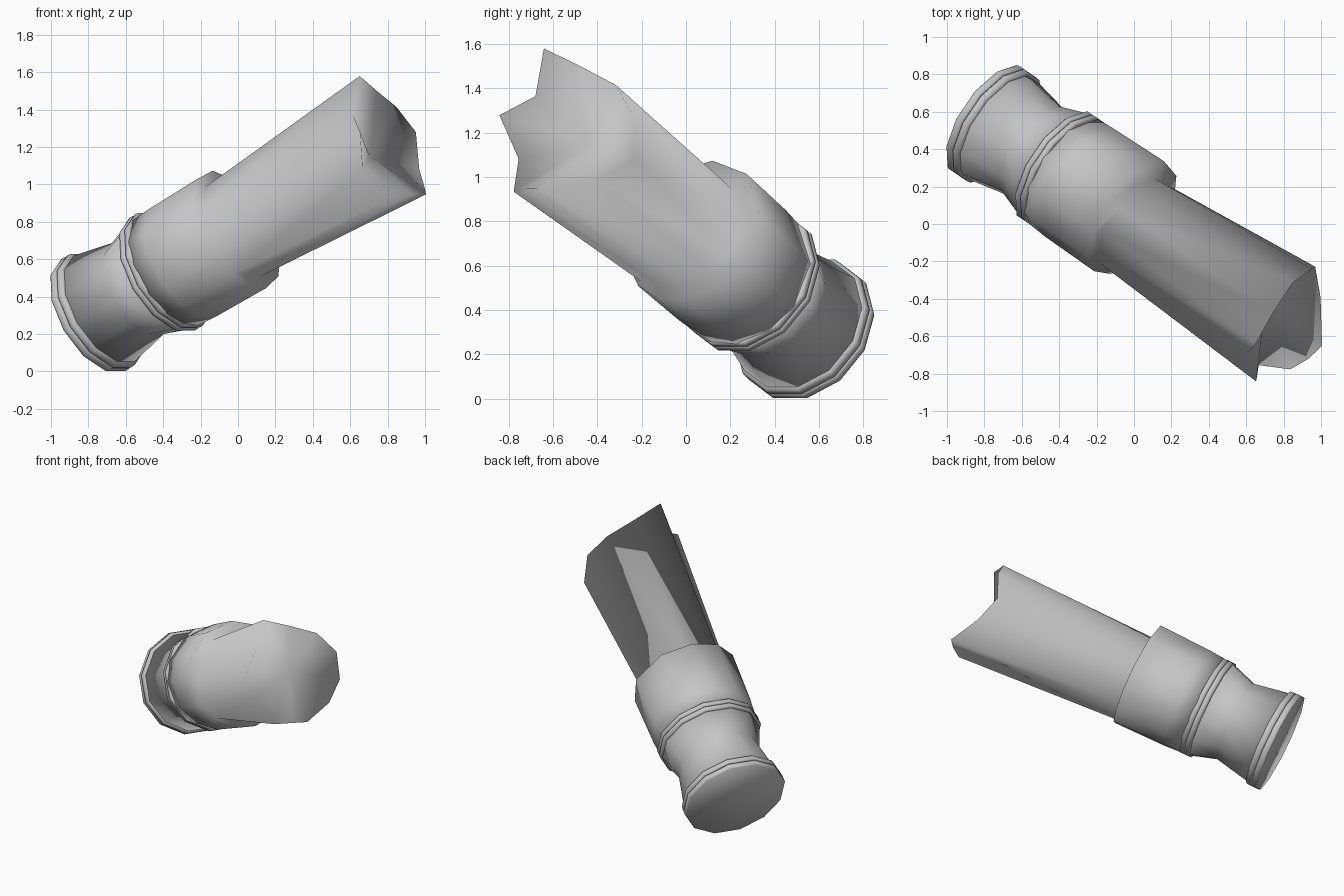
import bpy, bmesh, math
from mathutils import Vector, Matrix

cube = bpy.data.objects.get("Cube")
if cube:
    bpy.data.objects.remove(cube, do_unlink=True)

stone = bpy.data.materials.new("plain_grey")
stone.use_nodes = True
GREY = (0.56, 0.56, 0.56, 1)
stone.diffuse_color = GREY
stone.node_tree.nodes["Principled BSDF"].inputs["Base Color"].default_value = GREY

# Tilted frame: the post runs along 'axis' from the foot centre
foot = Vector((-0.78, 0.555, 0.298))
axis = Vector((0.74, -0.50, 0.44)).normalized()
side = Vector((0, 0, 1)).cross(axis).normalized()
up = axis.cross(side)
frame = Matrix((side, up, axis)).transposed()
SIDES = 12


def place(u, v, t):
    return foot + frame @ Vector((u, v, t))


def loft(name, rings, start, end):
    """Skin a list of (u, v, t) rings; close both ends with a centre point."""
    bm = bmesh.new()
    loops = [[bm.verts.new(place(*p)) for p in ring] for ring in rings]
    n = len(loops[0])
    for a, b in zip(loops, loops[1:]):
        for i in range(n):
            j = (i + 1) % n
            bm.faces.new((a[i], a[j], b[j], b[i]))
    for loop, tip in ((loops[0], start), (loops[-1], end)):
        c = bm.verts.new(place(*tip))
        for i in range(n):
            bm.faces.new((loop[i], loop[(i + 1) % n], c))
    bmesh.ops.recalc_face_normals(bm, faces=bm.faces[:])
    mesh = bpy.data.meshes.new(name)
    bm.to_mesh(mesh)
    bm.free()
    mesh.materials.append(stone)
    obj = bpy.data.objects.new(name, mesh)
    bpy.context.collection.objects.link(obj)
    bpy.ops.object.select_all(action='DESELECT')
    obj.select_set(True)
    bpy.context.view_layer.objects.active = obj
    bpy.ops.object.shade_smooth_by_angle(angle=math.radians(150))


def turned(name, profile):
    """Round part from (distance along axis, radius) pairs."""
    angles = [math.tau * (i + .5) / SIDES for i in range(SIDES)]
    rings = [[(r * math.cos(a), r * math.sin(a), t) for a in angles] for t, r in profile]
    loft(name, rings, (0, 0, profile[0][0]), (0, 0, profile[-1][0]))


# Foot with two raised bands
turned("foot_band", [(0, .34), (.01, .345), (.035, .345), (.043, .335)])
turned("foot_upper_band", [(.043, .335), (.05, .345), (.078, .342), (.088, .325)])
# Waisted neck
turned("neck", [(.08, .328), (.33, .28), (.5, .335)])
# Double bead under the collar
turned("lower_bead", [(.495, .335), (.503, .348), (.525, .348), (.533, .34)])
turned("upper_bead", [(.533, .34), (.54, .348), (.562, .348), (.57, .338)])

# Fluted shaft flaring to a broken, hollow end: (u, v, distance along axis)
root = [(-.15, .25), (0, .22), (.15, .21), (.24, .05), (.25, -.12), (.17, -.22),
        (.04, -.28), (-.08, -.28), (-.2, -.26), (-.28, -.14), (-.3, .02), (-.24, .13)]
rim = [(-.19, .33, 2.23), (0, .265, 2.18), (.19, .19, 2.14), (.31, .05, 2.12),
       (.33, -.13, 2.04), (.21, -.27, 2.1), (0, -.37, 2.22), (-.1, -.36, 2.2),
       (-.2, -.35, 2.15), (-.275, -.15, 2.08), (-.355, .01, 2.2), (-.24, .14, 2.13)]


def collar_ring(r, t):
    """Circle whose corners line up with those of the shaft root."""
    return [(*(Vector(p).normalized() * r), t) for p in root]


# Thick collar running over its lip into the shaft
loft("collar_and_shaft",
     [collar_ring(.338, .565), collar_ring(.346, .68), collar_ring(.352, 1.04),
      [(u, v, 1.05) for u, v in root], rim],
     (0, 0, .565), (.02, -.02, 1.97))
